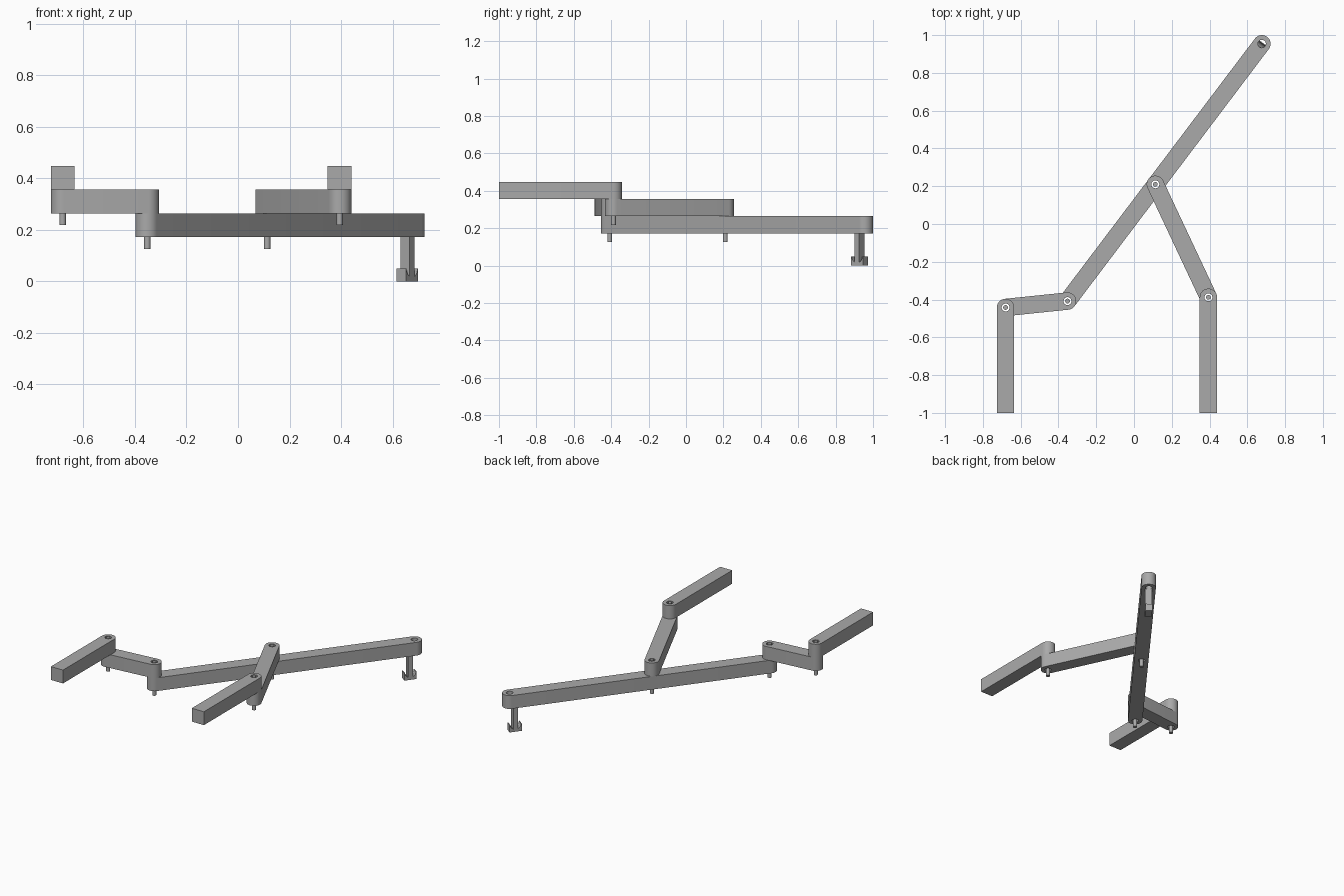
import bpy, bmesh
from math import pi, cos, sin, atan2, hypot
from mathutils import Matrix

if "Cube" in bpy.data.objects:
    bpy.data.objects.remove(bpy.data.objects["Cube"])

grey = bpy.data.materials.new("plain grey")
grey.use_nodes = True
grey.diffuse_color = (0.4, 0.4, 0.4, 1)
grey.node_tree.nodes["Principled BSDF"].inputs["Base Color"].default_value = (0.4, 0.4, 0.4, 1)

R = 0.046        # half width of every bar
HOLE = 0.021
PIN = 0.0125


def prism(name, outline, depth, matrix):
    """Extrude a closed outline along local z and place it."""
    bm = bmesh.new()
    face = bm.faces.new([bm.verts.new((x, y, 0)) for x, y in outline])
    new = bmesh.ops.extrude_face_region(bm, geom=[face])["geom"]
    bmesh.ops.translate(bm, vec=(0, 0, depth),
                        verts=[v for v in new if isinstance(v, bmesh.types.BMVert)])
    bmesh.ops.recalc_face_normals(bm, faces=bm.faces)
    bm.transform(matrix)
    mesh = bpy.data.meshes.new(name)
    bm.to_mesh(mesh)
    bm.free()
    mesh.materials.append(grey)
    ob = bpy.data.objects.new(name, mesh)
    bpy.context.collection.objects.link(ob)
    return ob


def arc(cx, cy, r, start, end, n=20):
    return [(cx + r * cos(start + (end - start) * i / n),
             cy + r * sin(start + (end - start) * i / n)) for i in range(n + 1)]


def rod(name, centre, r, z0, z1):
    return prism(name, arc(0, 0, r, 0, 2 * pi, 32)[:-1], z1 - z0,
                 Matrix.Translation((*centre, z0)))


def smooth(ob):
    bpy.ops.object.select_all(action="DESELECT")
    ob.select_set(True)
    bpy.context.view_layer.objects.active = ob
    bpy.ops.object.shade_smooth_by_angle(angle=pi / 6)


def bar(name, a, b, z0, z1, square_start=False):
    """Bar from a to b with round, drilled ends; the start may be cut square."""
    length = hypot(b[0] - a[0], b[1] - a[1])
    outline = arc(length, 0, R, -pi / 2, pi / 2)
    outline += [(0, R), (0, -R)] if square_start else arc(0, 0, R, pi / 2, 3 * pi / 2)
    turn = Matrix.Rotation(atan2(b[1] - a[1], b[0] - a[0]), 4, "Z")
    ob = prism(name, outline, z1 - z0, Matrix.Translation((*a, z0)) @ turn)
    for centre in ([b] if square_start else [a, b]) + drilled.get(name, []):
        cutter = rod("hole_cutter", centre, HOLE, z0 - 0.05, z1 + 0.05)
        cutter.hide_render = True
        mod = ob.modifiers.new("hole", "BOOLEAN")
        mod.operation, mod.solver, mod.object = "DIFFERENCE", "EXACT", cutter
        bpy.context.view_layer.objects.active = ob
        bpy.ops.object.modifier_apply(modifier=mod.name)
        bpy.data.objects.remove(cutter)
    smooth(ob)


# Pivots and layer heights
right_base, left_base = (-0.68, -0.442), (0.394, -0.388)
elbow, middle, tip = (-0.352, -0.408), (0.113, 0.21), (0.677, 0.954)
LOW, MID, HIGH, TOP = 0.173, 0.264, 0.356, 0.448
drilled = {"long_arm": [middle]}

# Bars
bar("right_base_bar", (right_base[0], -1), right_base, HIGH, TOP, True)
bar("left_base_bar", (left_base[0], -1), left_base, HIGH, TOP, True)
bar("crank_link", right_base, elbow, MID, HIGH)
bar("rocker_link", left_base, middle, MID, HIGH)
bar("long_arm", elbow, tip, LOW, MID)

# Hinge pins, flush above and standing out below
for name, centre, top in (("right_base_pin", right_base, TOP), ("left_base_pin", left_base, TOP),
                          ("elbow_pin", elbow, HIGH), ("middle_pin", middle, HIGH)):
    smooth(rod(name, centre, PIN, top - 0.23, top))

# Hanging stem and cradle-shaped foot, lined up with the long arm
angle = atan2(tip[1] - elbow[1], tip[0] - elbow[0])
W = 0.045
frame = (Matrix.Translation((tip[0] - 0.033 * cos(angle), tip[1] - 0.033 * sin(angle), 0))
         @ Matrix.Rotation(angle, 4, "Z") @ Matrix.Rotation(pi / 2, 4, "X")
         @ Matrix.Translation((0, 0, -W / 2)))
prism("foot_stem", [(-0.015, 0.012), (0.015, 0.012), (0.015, LOW), (-0.015, LOW)], W, frame)
foot = [(-0.04, 0), (0.04, 0), (0.04, 0.05)] + arc(0, 0.05, 0.035, 0, -pi) + [(-0.04, 0.05)]
smooth(prism("foot_cradle", foot, W, frame))
